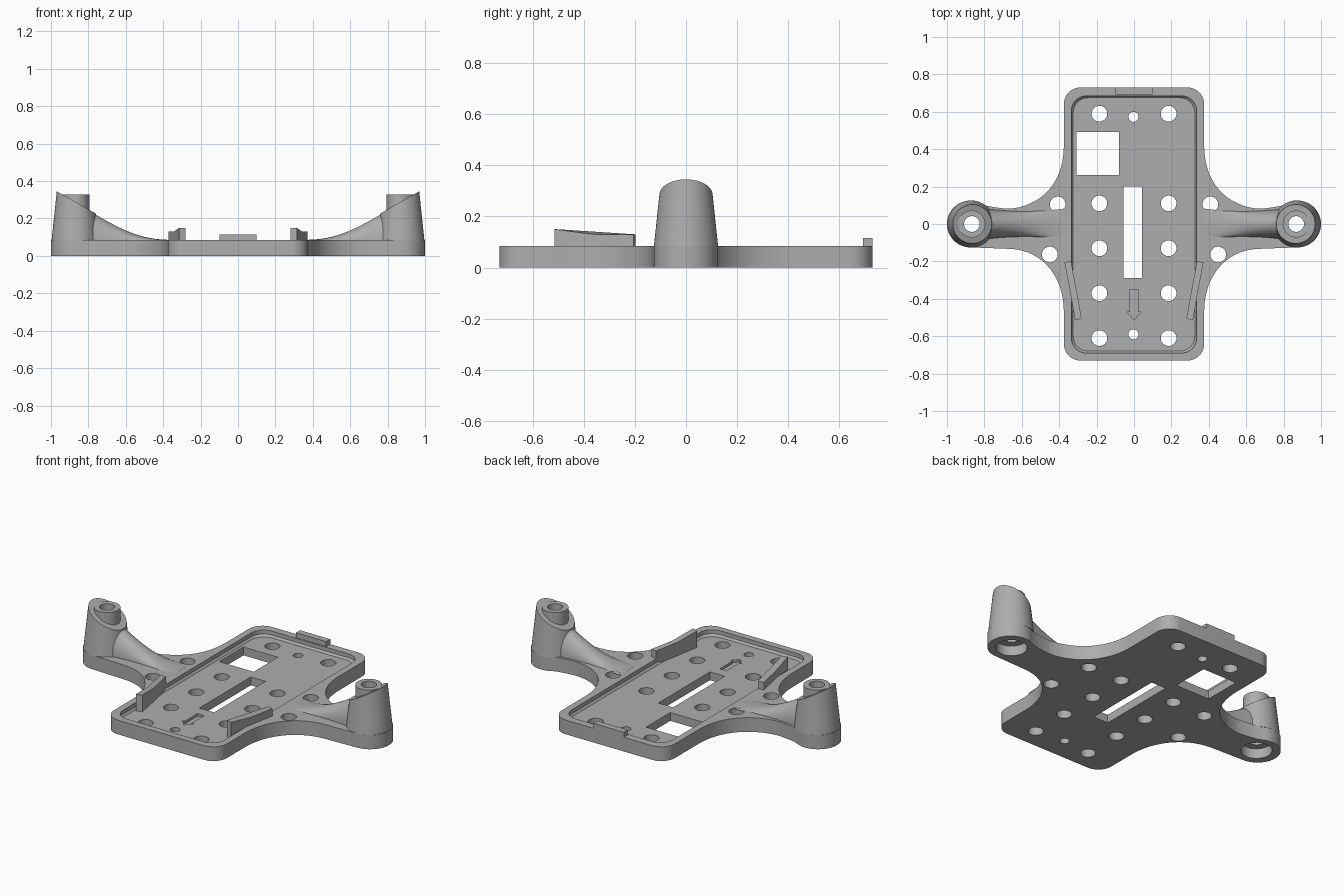
import bpy, bmesh
from math import sin, cos, pi, radians
from mathutils import Vector, Matrix
from mathutils.geometry import interpolate_bezier

if "Cube" in bpy.data.objects:
    bpy.data.objects.remove(bpy.data.objects["Cube"])

grey = bpy.data.materials.new("plastic grey")
grey.use_nodes = True
grey.diffuse_color = (0.42, 0.42, 0.42, 1)
grey.node_tree.nodes["Principled BSDF"].inputs["Base Color"].default_value = (0.42, 0.42, 0.42, 1)

PLATE_TOP, FLOOR, POST_X = 0.085, 0.05, 0.87


def finish(bm, name):
    bmesh.ops.recalc_face_normals(bm, faces=bm.faces)
    mesh = bpy.data.meshes.new(name)
    bm.to_mesh(mesh)
    bm.free()
    mesh.materials.append(grey)
    obj = bpy.data.objects.new(name, mesh)
    bpy.context.collection.objects.link(obj)
    return obj


def smooth(obj):
    bpy.ops.object.select_all(action="DESELECT")
    bpy.context.view_layer.objects.active = obj
    obj.select_set(True)
    bpy.ops.object.shade_smooth_by_angle(angle=radians(30))


def combine(obj, other, operation, keep=False):
    mod = obj.modifiers.new("cut", "BOOLEAN")
    mod.operation, mod.solver, mod.object = operation, "EXACT", other
    bpy.context.view_layer.objects.active = obj
    bpy.ops.object.modifier_apply(modifier=mod.name)
    if not keep:
        bpy.data.objects.remove(other)


def prism(bm, points, z0, z1):
    face = bm.faces.new([bm.verts.new((p[0], p[1], z0)) for p in points])
    out = bmesh.ops.extrude_face_region(bm, geom=[face])
    verts = [g for g in out["geom"] if isinstance(g, bmesh.types.BMVert)]
    bmesh.ops.translate(bm, verts=verts, vec=(0, 0, z1 - z0))
    return verts


def arc(cx, cy, r, a0, a1, n=10):
    return [(cx + r * cos(radians(a0 + (a1 - a0) * i / n)),
             cy + r * sin(radians(a0 + (a1 - a0) * i / n))) for i in range(n + 1)]


def curve(p0, h0, h1, p1, n=16):
    pts = interpolate_bezier(*[Vector((*p, 0)) for p in (p0, h0, h1, p1)], n)
    return [(p.x, p.y) for p in pts]


def circle(x, y, r, n=32):
    return arc(x, y, r, 0, 360, n)[:-1]


def box(x0, x1, y0, y1):
    return [(x0, y0), (x1, y0), (x1, y1), (x0, y1)]


def rounded(w, y0, y1, r):
    return (arc(w - r, y0 + r, r, -90, 0) + arc(w - r, y1 - r, r, 0, 90)
            + arc(-w + r, y1 - r, r, 90, 180) + arc(-w + r, y0 + r, r, 180, 270))


# Base plate outline: rounded tray with a curved arm on each side
half = arc(0.285, -0.64, 0.09, -90, 0)
half += curve((0.375, -0.47), (0.375, -0.27), (0.5, -0.14), (0.66, -0.133))
half += arc(POST_X + 0.005, 0, 0.125, -90, 112, 28)
half += curve((0.79, 0.098), (0.7, 0.08), (0.66, 0.08), (0.64, 0.085), 6)
half += curve((0.61, 0.09), (0.46, 0.13), (0.375, 0.25), (0.375, 0.42))
half += arc(0.285, 0.64, 0.09, 0, 90)
bm = bmesh.new()
prism(bm, half + [(-x, y) for x, y in reversed(half)], 0, PLATE_TOP)
plate = finish(bm, "base_plate")

# Shallow tray recess with a small chamfer round the floor
bm = bmesh.new()
prism(bm, rounded(0.325, -0.68, 0.675, 0.08), FLOOR, FLOOR + 0.012)
top = [f for f in bm.faces if f.calc_center_median().z > FLOOR + 0.011]
for v in top[0].verts:
    v.co.x *= 0.335 / 0.325
    v.co.y *= 0.69 / 0.68
out = bmesh.ops.extrude_face_region(bm, geom=top)
bmesh.ops.delete(bm, geom=top, context="FACES_ONLY")
bmesh.ops.translate(bm, vec=(0, 0, 0.1),
                    verts=[g for g in out["geom"] if isinstance(g, bmesh.types.BMVert)])
combine(plate, finish(bm, "recess_cutter"), "DIFFERENCE")

# Round holes, slot, square window and engraved arrow
bm = bmesh.new()
for s in (-1, 1):
    for y in (-0.61, -0.37, -0.13, 0.11, 0.59):
        prism(bm, circle(s * 0.185, y, 0.042), -0.1, 0.3)
    prism(bm, circle(s * 0.408, 0.105, 0.042), -0.1, 0.3)
    prism(bm, circle(s * 0.45, -0.163, 0.042), -0.1, 0.3)
for y in (-0.59, 0.573):
    prism(bm, circle(-0.003, y, 0.027), -0.1, 0.3)
prism(bm, box(-0.055, 0.043, -0.288, 0.2), -0.1, 0.3)
prism(bm, box(-0.308, -0.08, 0.263, 0.492), -0.1, 0.3)
arrow = [(0.022, -0.35), (0.022, -0.47), (0.038, -0.47), (0, -0.512),
         (-0.038, -0.47), (-0.022, -0.47), (-0.022, -0.35)]
prism(bm, arrow, FLOOR - 0.015, 0.3)
combine(plate, finish(bm, "hole_cutter"), "DIFFERENCE")


def bore_cutter(x):
    # Stepped bore: wide pocket below, narrow hole through
    bm = bmesh.new()
    rings = []
    for r, z in ((0.085, -0.05), (0.085, 0.06), (0.042, 0.06), (0.042, 0.5)):
        rings.append([bm.verts.new((px, py, z)) for px, py in circle(x, 0, r, 40)])
    for a, b in zip(rings, rings[1:]):
        for i in range(40):
            bm.faces.new((a[i - 1], a[i], b[i], b[i - 1]))
    bm.faces.new(rings[0])
    bm.faces.new(rings[-1])
    return finish(bm, "bore_cutter")


for s, side in ((1, "left"), (-1, "right")):
    x = s * (POST_X - 0.003)
    # Tapered post, cut off by a plane falling toward the tray
    bm = bmesh.new()
    bmesh.ops.create_cone(bm, cap_ends=True, segments=64, radius1=0.126, radius2=0.092,
                          depth=0.32, matrix=Matrix.Translation((x + s * 0.004, 0, 0.24)))
    bmesh.ops.bisect_plane(bm, geom=bm.verts[:] + bm.edges[:] + bm.faces[:],
                           plane_co=(s * 0.96, 0, 0.34), plane_no=(-s * 0.57, 0, 1),
                           clear_outer=True)
    bmesh.ops.holes_fill(bm, edges=[e for e in bm.edges if e.is_boundary])
    post = finish(bm, side + "_post")

    # Screw tube standing out of the sloped face
    bm = bmesh.new()
    prism(bm, circle(x, 0, 0.072, 40), 0.1, 0.328)
    combine(post, finish(bm, "tube"), "UNION")

    # Humped gusset running from the post down to the tray edge
    bm = bmesh.new()
    rings = []
    top_line = curve((0.8, 0.243), (0.64, 0.15), (0.54, 0.09), (0.375, 0.086), 14)
    for px, h in top_line:
        t = (0.8 - px) / 0.425
        w = 0.082 - 0.055 * t * (1 - t)
        rings.append([bm.verts.new((s * px, w * cos(pi * i / 20),
                                    0.08 + (h - 0.08) * sin(pi * i / 20))) for i in range(21)])
    for a, b in zip(rings, rings[1:]):
        for i in range(21):
            bm.faces.new((a[i - 1], a[i], b[i], b[i - 1]))
    bm.faces.new(rings[0])
    bm.faces.new(rings[-1])
    combine(post, finish(bm, "gusset"), "UNION")

    cutter = bore_cutter(x)
    combine(plate, cutter, "DIFFERENCE", keep=True)
    combine(post, cutter, "DIFFERENCE")
    smooth(post)

    # Angled guide rail with a raised front end
    bm = bmesh.new()
    verts = prism(bm, [(s * a, b) for a, b in ((0.372, -0.205), (0.337, -0.198), (0.307, -0.355),
                  (0.28, -0.505), (0.315, -0.515), (0.342, -0.36))], FLOOR, 0.13)
    for v in verts:
        if v.co.y < -0.45:
            v.co.z = 0.15
    finish(bm, side + "_guide_rail")
smooth(plate)

# Small stop tab on the rear rim
bm = bmesh.new()
prism(bm, box(-0.1, 0.1, 0.692, 0.73), 0.07, 0.115)
finish(bm, "rear_stop_tab")
